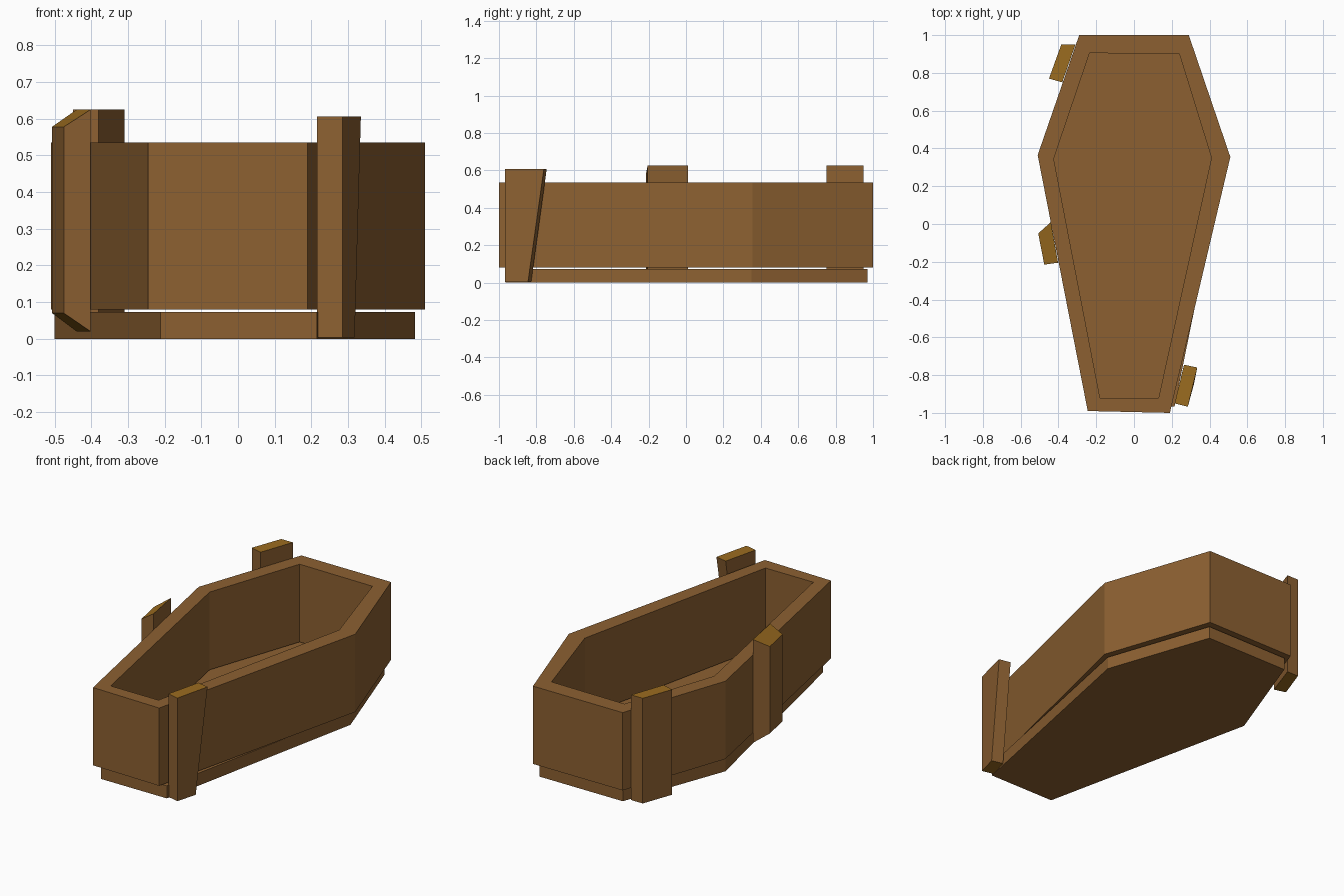
import bpy, bmesh

cube = bpy.data.objects.get("Cube")
if cube:
    bpy.data.objects.remove(cube, do_unlink=True)


def material(name, rgb):
    mat = bpy.data.materials.new(name)
    mat.use_nodes = True
    mat.diffuse_color = (*rgb, 1)
    mat.node_tree.nodes["Principled BSDF"].inputs["Base Color"].default_value = (*rgb, 1)
    return mat


BROWN = material("brown wood", (0.265, 0.118, 0.031))
GOLD = material("golden end grain", (0.33, 0.15, 0.014))


def loft(name, loops, closed=False, end_grain=False):
    """Bridge matching loops of 3D points; cap the ends, or join last to first."""
    bm = bmesh.new()
    rings = [[bm.verts.new(p) for p in loop] for loop in loops]
    pairs = list(zip(rings, rings[1:]))
    if closed:
        pairs.append((rings[-1], rings[0]))
    for low, high in pairs:
        for i in range(len(low)):
            j = (i + 1) % len(low)
            bm.faces.new((low[i], low[j], high[j], high[i]))
    if not closed:
        for ring in (rings[0], rings[-1]):
            bm.faces.new(ring).material_index = int(end_grain)
    bmesh.ops.recalc_face_normals(bm, faces=bm.faces)
    mesh = bpy.data.meshes.new(name)
    bm.to_mesh(mesh)
    bm.free()
    mesh.materials.append(BROWN)
    if end_grain:
        mesh.materials.append(GOLD)
    obj = bpy.data.objects.new(name, mesh)
    bpy.context.collection.objects.link(obj)
    return obj


def at(outline, z):
    return [(x, y, z) for x, y in outline]


# Six-sided wall ring, open at top and bottom
outer = [(-0.29, 1), (0.29, 1), (0.51, 0.355), (0.19, -1), (-0.245, -0.99), (-0.51, 0.365)]
inner = [(-0.235, 0.905), (0.24, 0.9), (0.41, 0.35), (0.13, -0.92), (-0.18, -0.92), (-0.425, 0.345)]
bottom, top = 0.08, 0.535
loft("walls", [at(outer, bottom), at(outer, top), at(inner, top), at(inner, bottom)], closed=True)

# Floor slab, slightly smaller and askew, with a thin gap under the walls
slab = [(-0.27, 0.97), (0.27, 0.97), (0.483, 0.35), (0.215, -0.965), (-0.212, -0.965), (-0.5, 0.35)]
loft("floor", [at(slab, 0), at(slab, 0.073)])

# Rear brace
rear = [(-0.385, 0.95), (-0.31, 0.95), (-0.38, 0.75), (-0.45, 0.77)]
loft("rear_brace", [at(rear, 0.01), at(rear, 0.625)], end_grain=True)

# Front brace, narrowing toward its foot
head = [(0.215, -0.95), (0.285, -0.967), (0.335, -0.76), (0.265, -0.745)]
foot = head[:2] + [(0.318, -0.845), (0.25, -0.828)]
loft("front_brace", [at(foot, 0.003), at(head, 0.606)], end_grain=True)

# Middle brace, its ends bevelled toward the outer face
middle = [(-0.507, -0.05), (-0.44, 0.01), (-0.402, -0.205), (-0.475, -0.215)]
low = [(x, y, z) for (x, y), z in zip(middle, (0.07, 0.02, 0.02, 0.07))]
high = [(x, y, z) for (x, y), z in zip(middle, (0.578, 0.625, 0.625, 0.578))]
loft("middle_brace", [low, high], end_grain=True)
